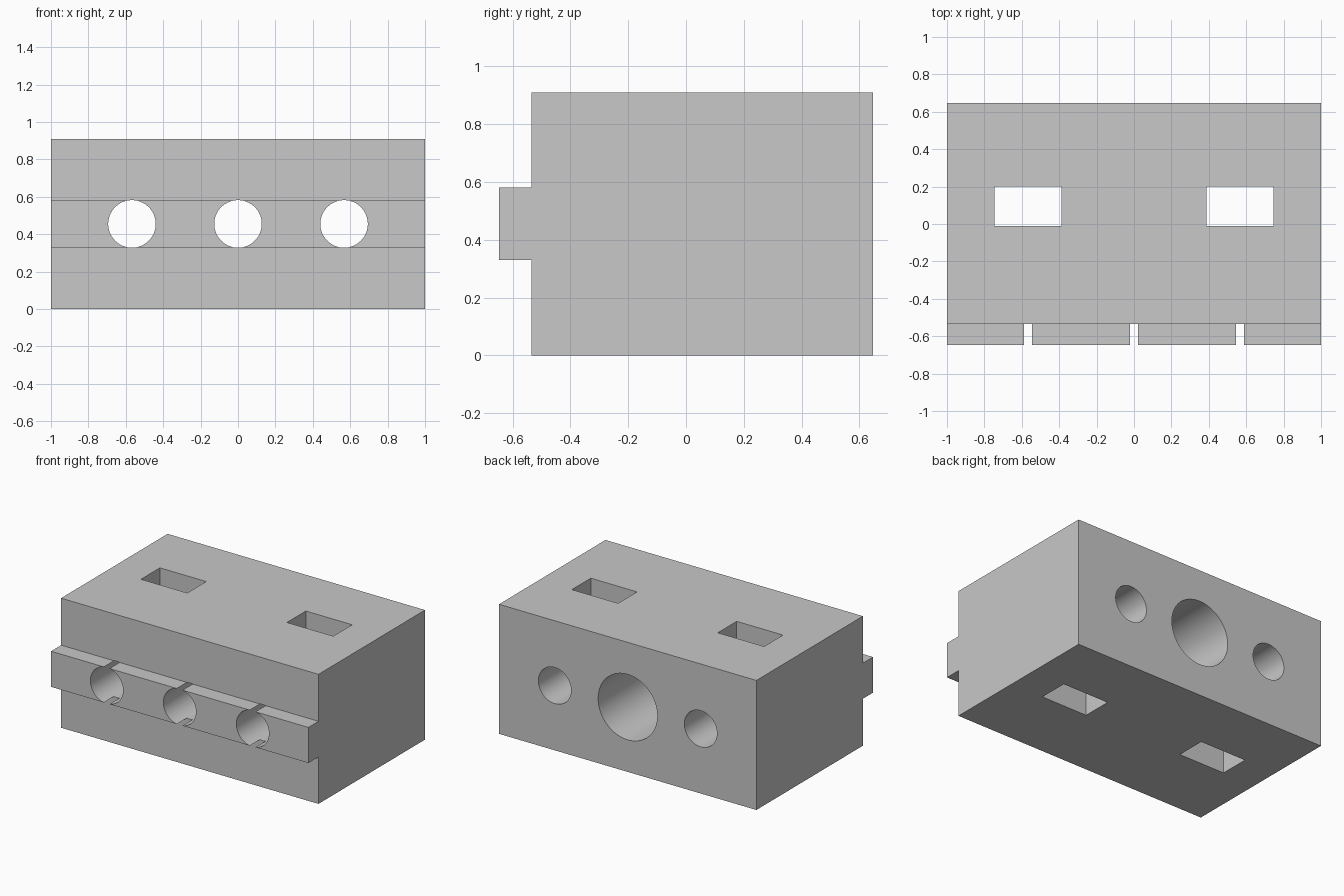
import bpy, bmesh, math
from mathutils import Matrix, Vector

default = bpy.data.objects.get("Cube")
if default:
    bpy.data.objects.remove(default, do_unlink=True)

HEIGHT, FRONT, SHOULDER, BACK = 0.91, -0.647, -0.535, 0.647
MID = HEIGHT / 2          # height of the bore axes and tongue centre
TONGUE = 0.125            # half height of the tongue
SPACING = 0.567           # distance between bore axes

grey = bpy.data.materials.new("light grey")
grey.use_nodes = True
colour = (0.58, 0.58, 0.58, 1)
grey.diffuse_color = colour
grey.node_tree.nodes["Principled BSDF"].inputs["Base Color"].default_value = colour


def make_object(name, bm):
    bmesh.ops.recalc_face_normals(bm, faces=bm.faces)
    mesh = bpy.data.meshes.new(name)
    bm.to_mesh(mesh)
    bm.free()
    mesh.materials.append(grey)
    obj = bpy.data.objects.new(name, mesh)
    bpy.context.collection.objects.link(obj)
    return obj


def bore(name, x, radius, y0, y1):
    bm = bmesh.new()
    place = Matrix.Translation((x, (y0 + y1) / 2, MID)) @ Matrix.Rotation(math.pi / 2, 4, 'X')
    bmesh.ops.create_cone(bm, cap_ends=True, segments=96, radius1=radius,
                          radius2=radius, depth=y1 - y0, matrix=place)
    return make_object(name, bm)


def slot(name, x):
    bm = bmesh.new()
    place = Matrix.Translation((x, 0.095, MID)) @ Matrix.Diagonal((0.36, 0.21, 2, 1))
    bmesh.ops.create_cube(bm, size=1, matrix=place)
    return make_object(name, bm)


# Block with a front tongue, extruded along x
profile = [(BACK, 0), (BACK, HEIGHT), (SHOULDER, HEIGHT), (SHOULDER, MID + TONGUE),
           (FRONT, MID + TONGUE), (FRONT, MID - TONGUE), (SHOULDER, MID - TONGUE), (SHOULDER, 0)]
bm = bmesh.new()
side = bm.faces.new([bm.verts.new((-1, y, z)) for y, z in profile])
grown = bmesh.ops.extrude_face_region(bm, geom=[side])
bmesh.ops.translate(bm, vec=Vector((2, 0, 0)),
                    verts=[v for v in grown["geom"] if isinstance(v, bmesh.types.BMVert)])
block = make_object("mounting_block", bm)

# Three through bores, a wide rear bore and two vertical slots
cutters = [bore("bore_cutter", i * SPACING, 0.127, -1, 1) for i in (-1, 0, 1)]
cutters.append(bore("rear_bore_cutter", 0, 0.23, BACK - 0.74, 1))
cutters += [slot("slot_cutter", s * SPACING) for s in (-1, 1)]

bpy.ops.object.select_all(action='DESELECT')
block.select_set(True)
bpy.context.view_layer.objects.active = block
for cutter in cutters:
    cutter.hide_render = True
    cut = block.modifiers.new("cut", 'BOOLEAN')
    cut.operation = 'DIFFERENCE'
    cut.solver = 'EXACT'
    cut.object = cutter
    bpy.ops.object.modifier_apply(modifier=cut.name)
    bpy.data.objects.remove(cutter, do_unlink=True)

bpy.ops.object.shade_smooth_by_angle(angle=math.radians(30))
